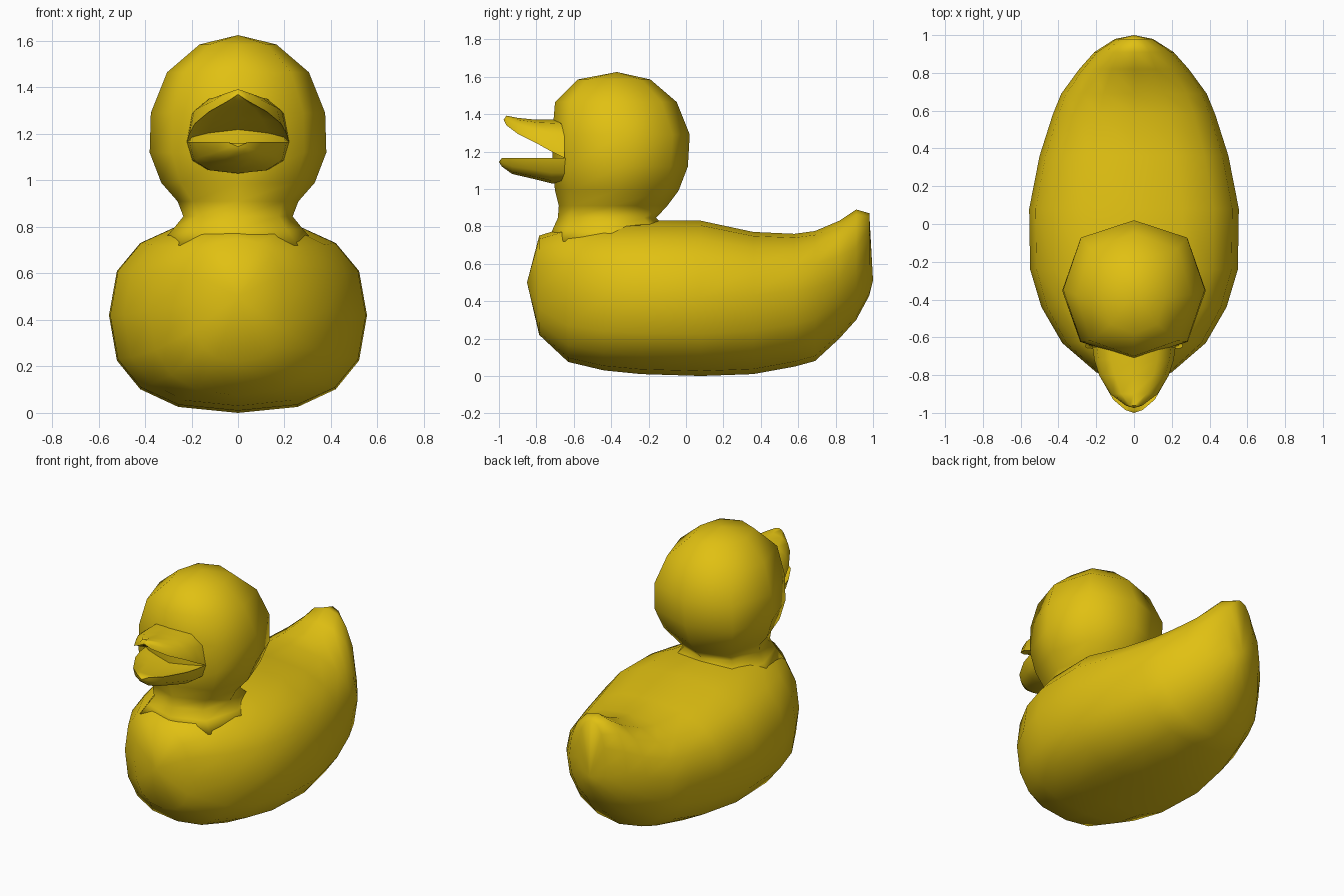
import bpy, bmesh, math

yellow = bpy.data.materials.new("yellow")
yellow.diffuse_color = (0.75, 0.53, 0.006, 1)


def loft(name, start, stations, end, sides, upright=False, smooth_angle=180):
    """Skin rounded sections (pos, half_width, low, mid, high, power) between two tip points.
    Sections run along y, or along z when upright."""
    bm = bmesh.new()

    def vert(x, pos, v):
        return bm.verts.new((x, v, pos) if upright else (x, pos, v))

    rings = []
    for pos, w, low, mid, high, power in stations:
        ring = []
        for i in range(sides):
            a = 2 * math.pi * i / sides
            c, s = math.cos(a), math.sin(a)
            x = w * math.copysign(abs(c) ** (2 / power), c)
            k = abs(s) ** (2 / power)
            ring.append(vert(x, pos, mid + k * ((high if s > 0 else low) - mid)))
        rings.append(ring)
    tips = vert(0, *start), vert(0, *end)
    for i in range(sides):
        j = (i + 1) % sides
        for a, b in zip(rings, rings[1:]):
            bm.faces.new((a[i], a[j], b[j], b[i]))
        bm.faces.new((tips[0], rings[0][j], rings[0][i]))
        bm.faces.new((tips[1], rings[-1][i], rings[-1][j]))
    bmesh.ops.recalc_face_normals(bm, faces=bm.faces)
    mesh = bpy.data.meshes.new(name)
    bm.to_mesh(mesh)
    bm.free()
    mesh.materials.append(yellow)
    ob = bpy.data.objects.new(name, mesh)
    bpy.context.collection.objects.link(ob)
    bpy.ops.object.select_all(action='DESELECT')
    ob.select_set(True)
    bpy.context.view_layer.objects.active = ob
    bpy.ops.object.shade_smooth_by_angle(angle=math.radians(smooth_angle))
    return ob


# Body with upturned tail
loft("body", (-0.85, 0.50), [
    (-0.785, 0.20, 0.22, 0.47, 0.75, 2.4),
    (-0.63, 0.38, 0.075, 0.44, 0.80, 2.5),
    (-0.44, 0.49, 0.03, 0.42, 0.82, 2.5),
    (-0.24, 0.55, 0.01, 0.42, 0.83, 2.5),
    (0.08, 0.555, 0.0, 0.42, 0.83, 2.5),
    (0.36, 0.50, 0.01, 0.43, 0.77, 2.4),
    (0.58, 0.43, 0.05, 0.45, 0.76, 2.3),
    (0.69, 0.385, 0.08, 0.47, 0.775, 2.2),
    (0.82, 0.29, 0.20, 0.51, 0.83, 2.1),
    (0.91, 0.21, 0.30, 0.55, 0.89, 2.1),
    (0.98, 0.10, 0.43, 0.60, 0.87, 2.2),
], (1.0, 0.51), 16)

# Head and neck
head = [  # z, half width, front y, back y
    (0.72, 0.34, -0.74, -0.05),
    (0.79, 0.28, -0.71, -0.10),
    (0.845, 0.235, -0.685, -0.16),
    (0.91, 0.26, -0.68, -0.10),
    (0.99, 0.33, -0.70, -0.04),
    (1.12, 0.38, -0.715, 0.01),
    (1.29, 0.375, -0.715, 0.02),
    (1.465, 0.305, -0.70, -0.05),
    (1.585, 0.165, -0.58, -0.19),
]
loft("head", (0.70, -0.4),
     [(z, w, f, (f + b) / 2, b, 2.4) for z, w, f, b in head],
     (1.625, -0.37), 8, upright=True)

# Upper bill, raised at the tip and hollow underneath
loft("upper_bill", (-0.64, 1.27), [
    (-0.65, 0.22, 1.20, 1.165, 1.37, 2.6),
    (-0.72, 0.21, 1.22, 1.20, 1.37, 2.6),
    (-0.80, 0.185, 1.265, 1.245, 1.37, 2.4),
    (-0.90, 0.125, 1.315, 1.295, 1.38, 2.2),
    (-0.96, 0.045, 1.35, 1.34, 1.392, 2.0),
], (-0.975, 1.37), 12, smooth_angle=60)

# Lower bill, slightly dished on top
loft("lower_bill", (-0.63, 1.10), [
    (-0.64, 0.22, 1.03, 1.165, 1.15, 2.6),
    (-0.72, 0.21, 1.03, 1.165, 1.145, 2.6),
    (-0.80, 0.185, 1.05, 1.165, 1.145, 2.4),
    (-0.93, 0.11, 1.08, 1.165, 1.15, 2.2),
    (-0.985, 0.045, 1.12, 1.165, 1.16, 2.0),
], (-1.0, 1.145), 12, smooth_angle=60)
